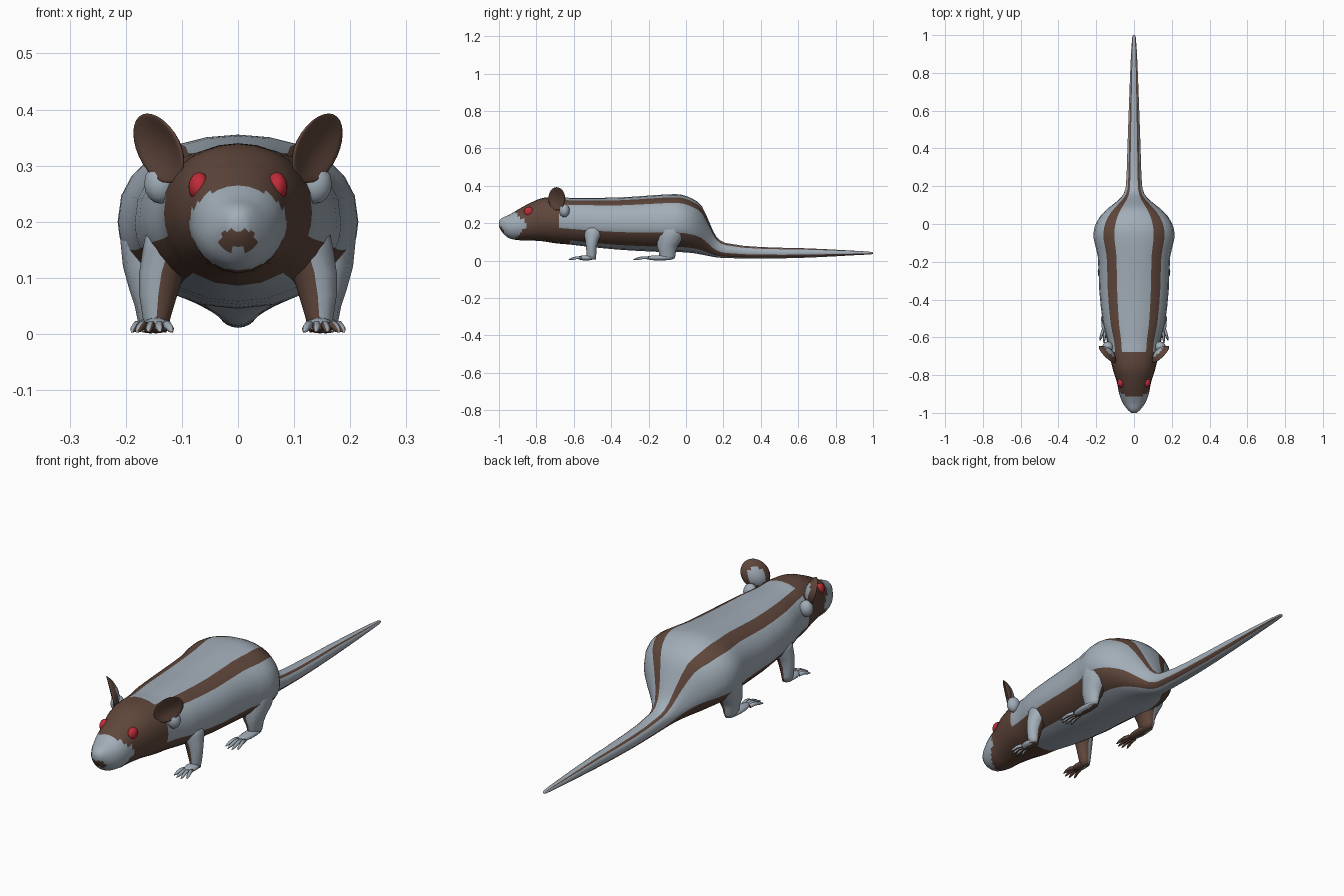
import bpy, bmesh, math
from mathutils import Matrix, Vector

if "Cube" in bpy.data.objects:
    bpy.data.objects.remove(bpy.data.objects["Cube"])


def material(name, rgb):
    m = bpy.data.materials.new(name)
    m.diffuse_color = (*rgb, 1)
    m.use_nodes = True
    m.node_tree.nodes["Principled BSDF"].inputs["Base Color"].default_value = m.diffuse_color
    return m


GREY = material("grey_fur", (0.36, 0.42, 0.48))
BROWN = material("brown_fur", (0.115, 0.062, 0.044))
RED = material("red_eye", (0.52, 0.025, 0.04))


def finish(name, bm, rule, mats=(GREY, BROWN), mirror=True):
    """Turn a bmesh into a smooth object; rule(face) gives the material index."""
    bmesh.ops.recalc_face_normals(bm, faces=bm.faces)
    bm.normal_update()
    for f in bm.faces:
        f.material_index = rule(f)
        f.smooth = True
    me = bpy.data.meshes.new(name)
    bm.to_mesh(me)
    bm.free()
    for m in mats:
        me.materials.append(m)
    ob = bpy.data.objects.new(name, me)
    bpy.context.collection.objects.link(ob)
    if mirror:
        ob.modifiers.new("mirror", 'MIRROR').use_mirror_merge = False
    return ob


def loft(bm, rings):
    rows = [[bm.verts.new(p) for p in r] for r in rings]
    n = len(rows[0])
    for a, b in zip(rows, rows[1:]):
        for i in range(n):
            bm.faces.new((a[i], a[(i + 1) % n], b[(i + 1) % n], b[i]))
    bm.faces.new(rows[0])
    bm.faces.new(rows[-1])


def ball(bm, centre, radii, seg=14):
    mat = Matrix.Translation(centre) @ Matrix.Diagonal((*radii, 1))
    bmesh.ops.create_uvsphere(bm, u_segments=seg, v_segments=seg // 2 + 1, radius=1, matrix=mat)


# Body from nose to tail tip: y, top z, bottom z, half width
PROFILE = [(-1.0, .212, .182, .014), (-.985, .228, .155, .032), (-.95, .243, .122, .058),
           (-.90, .272, .110, .078), (-.84, .305, .108, .090), (-.77, .334, .104, .112),
           (-.69, .340, .092, .130), (-.62, .336, .086, .140), (-.52, .336, .074, .165),
           (-.35, .338, .058, .184), (-.17, .350, .048, .192), (-.08, .355, .045, .213),
           (-.02, .352, .045, .210), (.04, .328, .040, .180), (.085, .292, .032, .135),
           (.125, .205, .024, .085), (.16, .132, .018, .055), (.21, .095, .014, .042),
           (.4, .073, .011, .035), (.65, .066, .016, .026), (.9, .053, .029, .016),
           (.99, .047, .034, .009), (1.0, .044, .037, .004)]


def slope(i, k):
    a, b = PROFILE[max(i - 1, 0)], PROFILE[min(i + 1, len(PROFILE) - 1)]
    return (b[k] - a[k]) / (b[0] - a[0])


def stations():
    """Hermite-smoothed body sections, finer on the head."""
    for i, (a, b) in enumerate(zip(PROFILE, PROFILE[1:])):
        h = b[0] - a[0]
        steps = max(2, min(6, round(h / .012))) if a[0] < -.6 else 2
        for s in range(steps):
            t = s / steps
            row = [a[0] + h * t]
            for k in (1, 2, 3):
                row.append((2*t**3 - 3*t*t + 1) * a[k] + (t**3 - 2*t*t + t) * h * slope(i, k)
                           + (3*t*t - 2*t**3) * b[k] + (t**3 - t*t) * h * slope(i + 1, k))
            yield row
    yield PROFILE[-1]


# Ring angles are chosen so that the stripe borders fall on edges
HALF = [90, 75, 61, 51, 41, 28, 14, 0, -10, -19, -31, -43, -55, -73, -90]
ANGLES = HALF + [180 - a for a in HALF[-2:0:-1]]


def section(y, top, bot, hw):
    zc, hh = (top + bot) / 2, (top - bot) / 2
    pts = []
    for a in ANGLES:
        c, s = math.cos(math.radians(a)), math.sin(math.radians(a))
        s = s ** .85 if s > 0 else s
        pts.append((hw * c, y, zc + hh * s))
    return pts


rings = list(stations())
striped = {}


def fur(f):
    c = f.calc_center_median()
    if c.y < -.955 and .152 < c.z < .184 and abs(c.x) < .033:      # mouth
        return 1
    if c.y < -.84 - 1.1 * abs(c.z - .19):                          # snout
        return 0
    if c.y < -.675:                                                # head
        return 1
    if len(f.verts) != 4:
        return 0
    i = f.index % len(ANGLES)
    i = min(i, len(ANGLES) - 1 - i)                                # mirrored strip number
    return 1 if i in (2, 3) or 9 <= i <= 11 or (i > 11 and c.y < -.62) else 0


bm = bmesh.new()
loft(bm, [section(*r) for r in rings])
bm.faces.index_update()
finish("body_and_tail", bm, fur, mirror=False)

# Nose tip
bm = bmesh.new()
ball(bm, (0, -.982, .198), (.02, .017, .015))
finish("nose", bm, lambda f: 0, mirror=False)

# Eyes
bm = bmesh.new()
ball(bm, (.069, -.84, .262), (.019, .026, .026), 20)
finish("eyes", bm, lambda f: 0, (RED,))

# Cupped ears facing outward and forward
bm = bmesh.new()
bmesh.ops.create_uvsphere(bm, u_segments=20, v_segments=14, radius=1,
                          matrix=Matrix.Diagonal((.060, .011, .062, 1)))
back = {f for f in bm.faces if f.calc_center_median().y > 0
        and math.hypot(f.calc_center_median().x, f.calc_center_median().z) < .034}
for v in bm.verts:
    v.co.y -= 6 * (v.co.x ** 2 + v.co.z ** 2) - .008
turn = Matrix.Rotation(math.radians(48), 3, 'Z')
for v in bm.verts:
    p = turn @ v.co
    v.co = Vector((p.x + .3 * p.z + .132, p.y - .682, p.z + .331))
finish("ears", bm, lambda f: 0 if f in back else 1)

bm = bmesh.new()
ball(bm, (.138, -.65, .268), (.030, .028, .036))
finish("ear_bases", bm, lambda f: 0)


# Legs: rings of (x, y, z, radius x, radius y), then a foot and fanned toes
def leg(name, path, heel, toe_root, toe_tip, spread):
    bm = bmesh.new()
    loft(bm, [[(x + rx * math.cos(t * math.pi / 6), y + ry * math.sin(t * math.pi / 6), z)
               for t in range(12)] for x, y, z, rx, ry in path])
    hx, hy = heel
    rx, ry = toe_root
    ball(bm, ((hx + rx) / 2, (hy + ry) / 2, .015), (.026, abs(hy - ry) / 2 + .012, .014))
    for k in (-1.5, -.5, .5, 1.5):
        a = Vector((rx + k * .011, ry + .01, .014))
        b = Vector((toe_tip[0] + k * spread, toe_tip[1] + .012 * abs(k), .006))
        side = (b - a).normalized().cross(Vector((0, 0, 1)))
        toe = []
        for t, r, lift in ((0, .008, 0), (.4, .008, .005), (.75, .007, .002), (1, .002, -.002)):
            p = a.lerp(b, t) + Vector((0, 0, lift))
            toe.append([p + side * r * math.cos(q * math.pi / 3)
                        + Vector((0, 0, r * math.sin(q * math.pi / 3))) for q in range(6)])
        loft(bm, toe)
    for v in bm.verts:
        v.co.z = max(v.co.z, 0)
    # grey outside, brown inside and in front
    finish(name, bm, lambda f: 0 if f.normal.x > .2 or f.normal.z > .75 else 1)


leg("front_legs", [(.112, -.49, .19, .050, .065), (.124, -.495, .15, .046, .052),
                   (.136, -.503, .11, .040, .036), (.142, -.506, .07, .034, .028),
                   (.145, -.506, .03, .025, .026), (.145, -.506, .006, .02, .024)],
    (.145, -.50), (.147, -.57), (.149, -.635), .021)
leg("hind_legs", [(.120, -.06, .24, .060, .08), (.135, -.07, .17, .075, .085),
                  (.145, -.08, .12, .060, .072), (.150, -.10, .08, .044, .056),
                  (.153, -.10, .05, .031, .046), (.155, -.10, .025, .024, .044),
                  (.155, -.10, .008, .02, .036)],
    (.155, -.07), (.157, -.21), (.159, -.29), .020)
